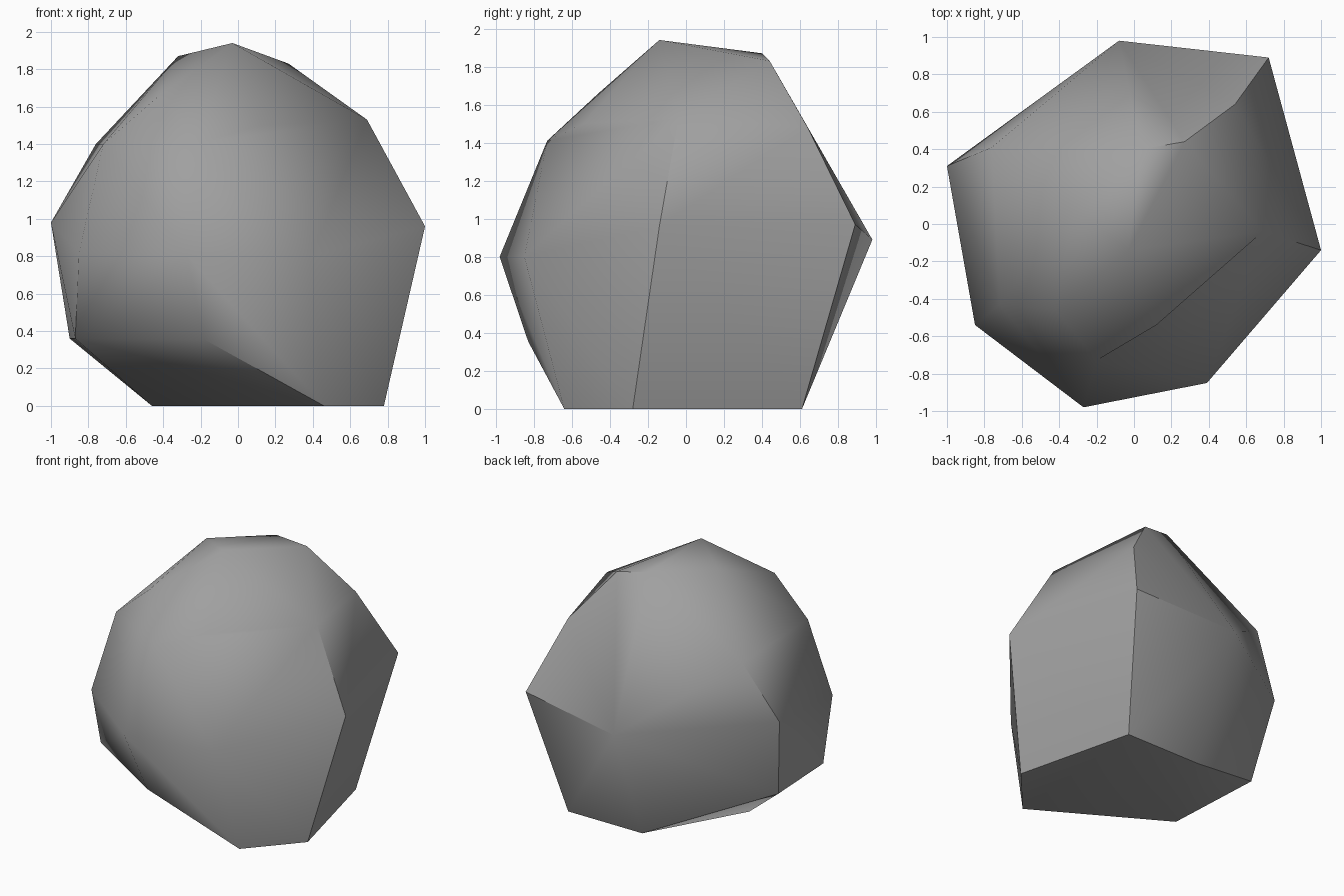
import bpy, bmesh
from math import radians
from mathutils import Vector

cube = bpy.data.objects.get("Cube")
if cube:
    bpy.data.objects.remove(cube, do_unlink=True)

# Corner points of the boulder, ring by ring
base = [(.46, -.64, 0), (.78, -.28, 0), (.56, .61, 0), (-.06, .61, 0), (-.46, -.1, 0)]
lower = [(-.18, -.83, .355), (-.87, -.4, .36), (-.9, .18, .36)]
middle = [(-.27, -.98, .8), (.39, -.85, .8), (1, -.14, .96), (.72, .89, .97),
          (-.08, .98, .89), (-1, .31, .98), (-.85, -.54, .82)]
shoulder = [(-.2, -.73, 1.41), (.69, -.04, 1.53), (.54, .64, 1.48),
            (-.76, .41, 1.4), (-.72, -.43, 1.4), (-.42, -.46, 1.66)]
crown = [(-.03, -.14, 1.94), (-.32, .08, 1.87), (.04, .4, 1.87), (.27, .44, 1.83)]

# Wrap the corners in a faceted skin
bm = bmesh.new()
for p in base + lower + middle + shoulder + crown:
    bm.verts.new(p)
hull = bmesh.ops.convex_hull(bm, input=bm.verts[:])
loose = [v for v in bm.verts if not v.link_faces]
bmesh.ops.delete(bm, geom=loose, context='VERTS')

# Shallow dent above the front ledge
dent = Vector((.12, -.54, 1.5))
bm.normal_update()
face = min(bm.faces, key=lambda f: (f.calc_center_median() - dent).length)
poked = bmesh.ops.poke(bm, faces=[face])
poked["verts"][0].co = dent

# Merge nearly flat neighbours into broad facets
bmesh.ops.dissolve_limit(bm, angle_limit=radians(3), verts=bm.verts[:], edges=bm.edges[:])
bmesh.ops.recalc_face_normals(bm, faces=bm.faces[:])
mesh = bpy.data.meshes.new("boulder")
bm.to_mesh(mesh)
bm.free()
boulder = bpy.data.objects.new("boulder", mesh)
bpy.context.collection.objects.link(boulder)

# Grey stone
stone = bpy.data.materials.new("grey_stone")
stone.use_nodes = True
grey = (.35, .35, .35, 1)
stone.diffuse_color = grey
stone.node_tree.nodes["Principled BSDF"].inputs["Base Color"].default_value = grey
mesh.materials.append(stone)

# Soft shading with crisp ridges
bpy.ops.object.select_all(action='DESELECT')
boulder.select_set(True)
bpy.context.view_layer.objects.active = boulder
bpy.ops.object.shade_smooth_by_angle(angle=radians(40))
